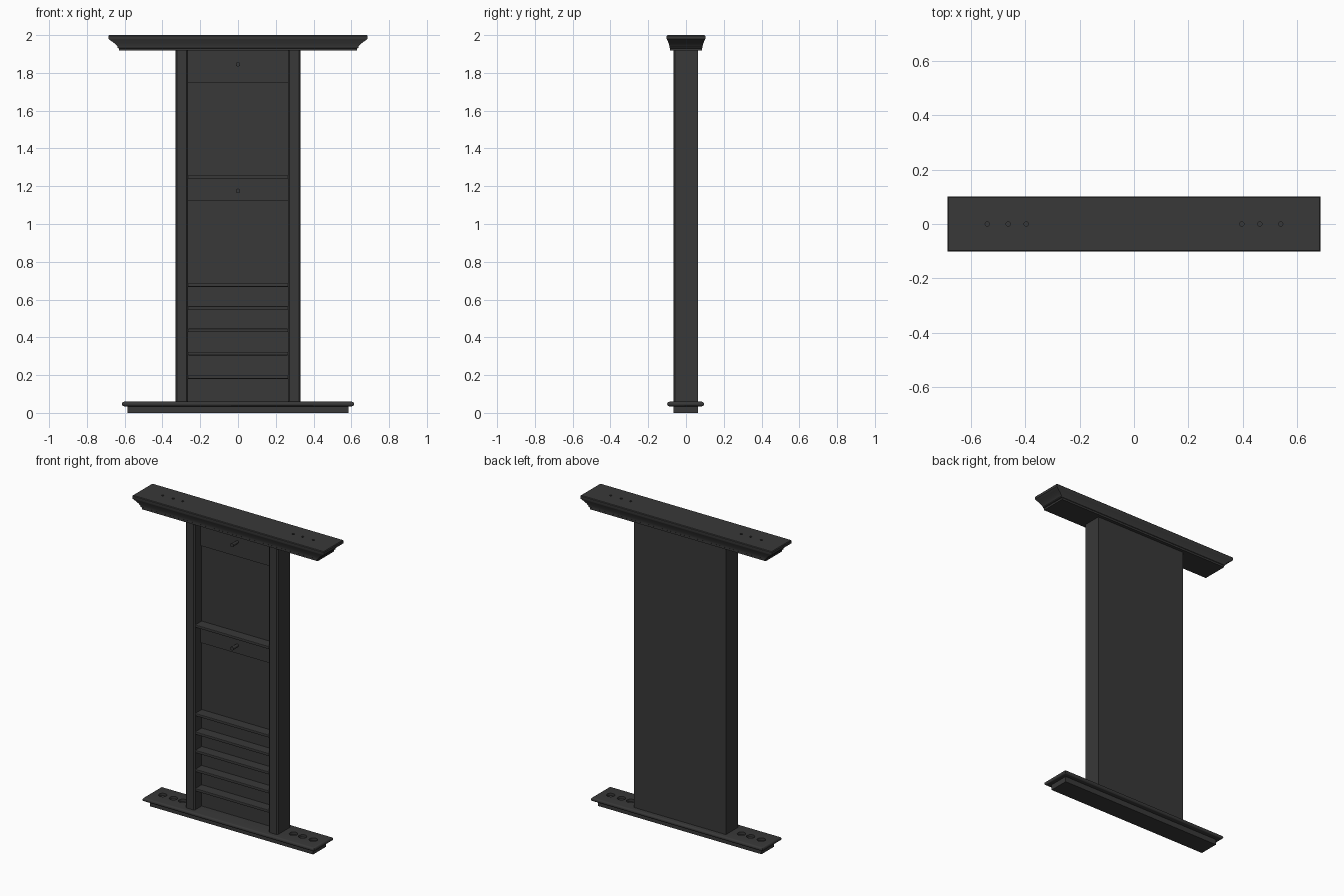
import bpy, bmesh, math

if "Cube" in bpy.data.objects:
    bpy.data.objects.remove(bpy.data.objects["Cube"])

dark = bpy.data.materials.new("dark_stain")
dark.diffuse_color = (0.04, 0.04, 0.04, 1)
dark.use_nodes = True
dark.node_tree.nodes["Principled BSDF"].inputs["Base Color"].default_value = dark.diffuse_color


def finish(name, bm, smooth=False):
    bmesh.ops.recalc_face_normals(bm, faces=bm.faces)
    me = bpy.data.meshes.new(name)
    bm.to_mesh(me)
    bm.free()
    ob = bpy.data.objects.new(name, me)
    bpy.context.collection.objects.link(ob)
    me.materials.append(dark)
    if smooth:
        bpy.ops.object.select_all(action='DESELECT')
        ob.select_set(True)
        bpy.context.view_layer.objects.active = ob
        bpy.ops.object.shade_smooth_by_angle(angle=math.radians(35))
    return ob


def loft(name, rings, cy=0.0, smooth=False):
    """Stack of rectangles (half x, half y, z), capped at both ends."""
    bm = bmesh.new()
    loops = [[bm.verts.new((sx * hx, cy + sy * hy, z))
              for sx, sy in ((-1, -1), (1, -1), (1, 1), (-1, 1))]
             for hx, hy, z in rings]
    for a, b in zip(loops, loops[1:]):
        for i in range(4):
            j = (i + 1) % 4
            bm.faces.new((a[i], a[j], b[j], b[i]))
    bm.faces.new(loops[0])
    bm.faces.new(loops[-1])
    return finish(name, bm, smooth)


def box(name, x0, x1, y0, y1, z0, z1):
    ob = loft(name, [((x1 - x0) / 2, (y1 - y0) / 2, z0),
                     ((x1 - x0) / 2, (y1 - y0) / 2, z1)], (y0 + y1) / 2)
    ob.location.x = (x0 + x1) / 2
    return ob


def prism(name, outline, z0, z1):
    bm = bmesh.new()
    face = bm.faces.new([bm.verts.new((x, y, z0)) for x, y in outline])
    ext = bmesh.ops.extrude_face_region(bm, geom=[face])
    for v in ext["geom"]:
        if isinstance(v, bmesh.types.BMVert):
            v.co.z = z1
    if not any(f.calc_center_median().z < z0 + 1e-5 for f in bm.faces):
        bm.faces.new([v for v in bm.verts if v.co.z == z0])
    return finish(name, bm)


def drill(target, radius, z0, z1, sides):
    """Row of three cue holes on each side, cut with one boolean."""
    bm = bmesh.new()
    for x in (0.397, 0.463, 0.54):
        for s in (-1, 1):
            made = bmesh.ops.create_cone(bm, cap_ends=True, segments=sides,
                                         radius1=radius, radius2=radius, depth=z1 - z0)
            bmesh.ops.translate(bm, verts=made["verts"], vec=(s * x, 0, (z0 + z1) / 2))
    cutter = finish(target.name + "_hole_cutter", bm)
    cutter.hide_render = True
    cutter.hide_set(True)
    mod = target.modifiers.new("cue_holes", 'BOOLEAN')
    mod.object = cutter
    mod.operation = 'DIFFERENCE'
    mod.solver = 'EXACT'


FRONT, BACK = -0.067, 0.063

# Base plinth and round-nosed base plate with cue cups
box("base_plinth", -0.585, 0.585, FRONT, BACK, 0, 0.036)
nose = []
for i in range(9):
    a = -math.pi / 2 + math.pi * i / 8
    d = 0.012 * (math.cos(a) - 1)
    nose.append((0.615 + d, 0.098 + d, 0.047 + 0.012 * math.sin(a)))
base_plate = loft("base_plate", nose, -0.002, True)
drill(base_plate, 0.025, 0.043, 0.08, 24)

# Side posts with eased front edges
for s, label in ((-1, "left"), (1, "right")):
    prism(label + "_post", [(s * x, y) for x, y in (
        (0.265, BACK), (0.265, FRONT + 0.008), (0.273, FRONT),
        (0.322, FRONT), (0.33, FRONT + 0.008), (0.33, BACK))], 0.055, 1.925)

# Back panel
box("back_panel", -0.267, 0.267, 0.006, BACK, 0.055, 1.925)

# Shelves with eased front edge
for i, z in enumerate((0.18, 0.305, 0.428, 0.547, 0.667, 1.24)):
    shelf = box(f"shelf_{i + 1}", -0.266, 0.266, -0.06, 0.008, z, z + 0.018)
    bev = shelf.modifiers.new("eased_edge", 'BEVEL')
    bev.width = 0.004
    bev.segments = 2

# Peg boards and their pegs
for label, z0, z1, zp in (("upper", 1.75, 1.925, 1.845), ("middle", 1.122, 1.242, 1.175)):
    box(label + "_peg_board", -0.266, 0.266, -0.006, 0.008, z0, z1)
    bm = bmesh.new()
    bmesh.ops.create_cone(bm, cap_ends=True, segments=16, radius1=0.009,
                          radius2=0.012, depth=0.06)
    peg = finish(label + "_peg", bm, True)
    peg.rotation_euler.x = math.pi / 2
    peg.location = (0, -0.033, zp)

# Crown moulding: stepped foot, cove, flat cap
crown = [(0.63, 0.084, 1.918), (0.63, 0.084, 1.93), (0.637, 0.087, 1.932), (0.637, 0.087, 1.938)]
for i in range(1, 7):
    t = i / 6
    a = t * math.pi / 2
    c = 0.5 * t + 0.5 * (1 - math.cos(a))
    crown.append((0.637 + 0.045 * c, 0.087 + 0.013 * c, 1.938 + 0.038 * t))
crown += [(0.686, 0.102, 1.98), (0.686, 0.102, 1.996), (0.682, 0.098, 2.0)]
top = loft("crown_moulding", crown, 0, True)
drill(top, 0.008, 1.96, 2.02, 10)
